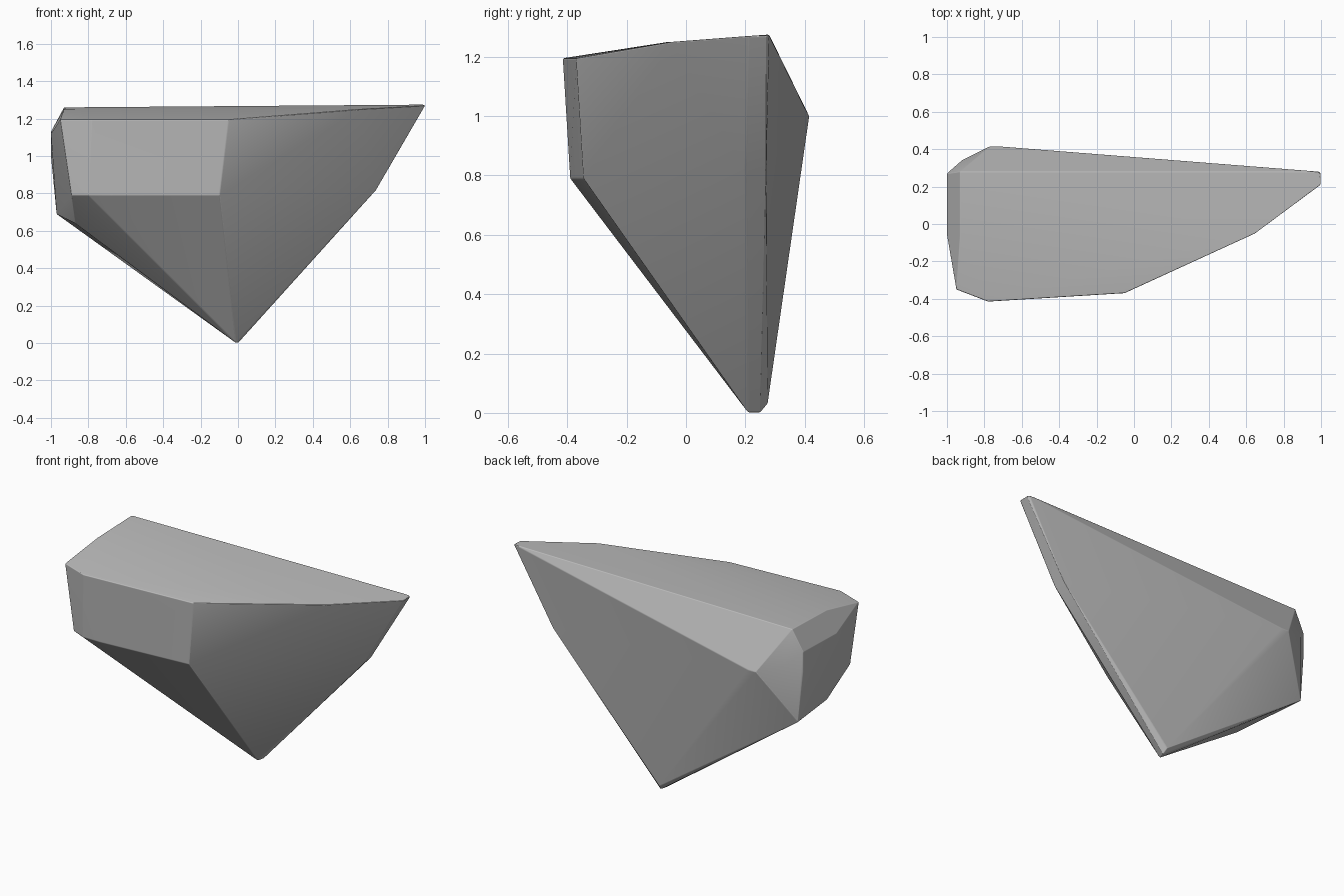
import bpy
import bmesh
from math import radians
from mathutils import Vector

cube = bpy.data.objects.get("Cube")
if cube:
    bpy.data.objects.remove(cube, do_unlink=True)

# Corner points of the stone by region, in hundredths of a unit
corners = {
    "top_back_edge": [(-93, 28, 126), (99, 28, 127.5), (100, 27, 127), (100, 21, 127)],
    "top_front_edge": [(-93, -6, 125), (-95, -35, 119.5), (-78, -41.5, 119.5),
                       (-5, -37, 119.5), (65, -5, 125)],
    "front_face": [(-89, -35, 79), (-80, -39, 79), (-68, -39, 79), (-10, -34.5, 79)],
    "left_end": [(-100, -6, 112), (-100, 27, 113), (-100, 27, 100),
                 (-97, 28, 69), (-87, -15, 64)],
    "back_bulge": [(-92, 34, 105), (-77, 41.5, 100), (-72, 41.5, 100)],
    "right_edge": [(74, 20, 82), (73, 27, 82)],
    "bottom_point": [(-1, 21, 0), (0, 25, 0), (-1, 27.5, 3)],
}


def stone_material(name, value):
    """Plain flat colour for both viewport and render."""
    mat = bpy.data.materials.new(name)
    mat.use_nodes = True
    colour = (value, value, value, 1.0)
    mat.diffuse_color = colour
    shader = next(n for n in mat.node_tree.nodes if n.type == "BSDF_PRINCIPLED")
    shader.inputs["Base Color"].default_value = colour
    shader.inputs["Roughness"].default_value = 0.9
    return mat


def hull_object(name, regions, material):
    """Wrap a convex skin around every corner point."""
    bm = bmesh.new()
    for points in regions.values():
        for point in points:
            bm.verts.new(Vector(point) / 100)
    result = bmesh.ops.convex_hull(bm, input=bm.verts)
    spare = {v for v in result["geom_interior"] + result["geom_unused"]
             if isinstance(v, bmesh.types.BMVert)}
    bmesh.ops.delete(bm, geom=list(spare), context="VERTS")
    # Merge nearly flat neighbours into broad facets
    bmesh.ops.dissolve_limit(bm, angle_limit=radians(3), verts=bm.verts, edges=bm.edges)
    bmesh.ops.recalc_face_normals(bm, faces=bm.faces)
    mesh = bpy.data.meshes.new(name)
    bm.to_mesh(mesh)
    bm.free()
    mesh.materials.append(material)
    obj = bpy.data.objects.new(name, mesh)
    bpy.context.collection.objects.link(obj)
    return obj


rock = hull_object("rock", corners, stone_material("stone grey", 0.5))

# Soft facets with crisp main edges
bpy.ops.object.select_all(action="DESELECT")
rock.select_set(True)
bpy.context.view_layer.objects.active = rock
bpy.ops.object.shade_smooth_by_angle(angle=radians(30))

# Slightly worn edges
bevel = rock.modifiers.new("worn_edges", "BEVEL")
bevel.width = 0.01
bevel.segments = 2
bevel.limit_method = "ANGLE"
bevel.angle_limit = radians(20)
bevel.use_clamp_overlap = True
bevel.harden_normals = True
